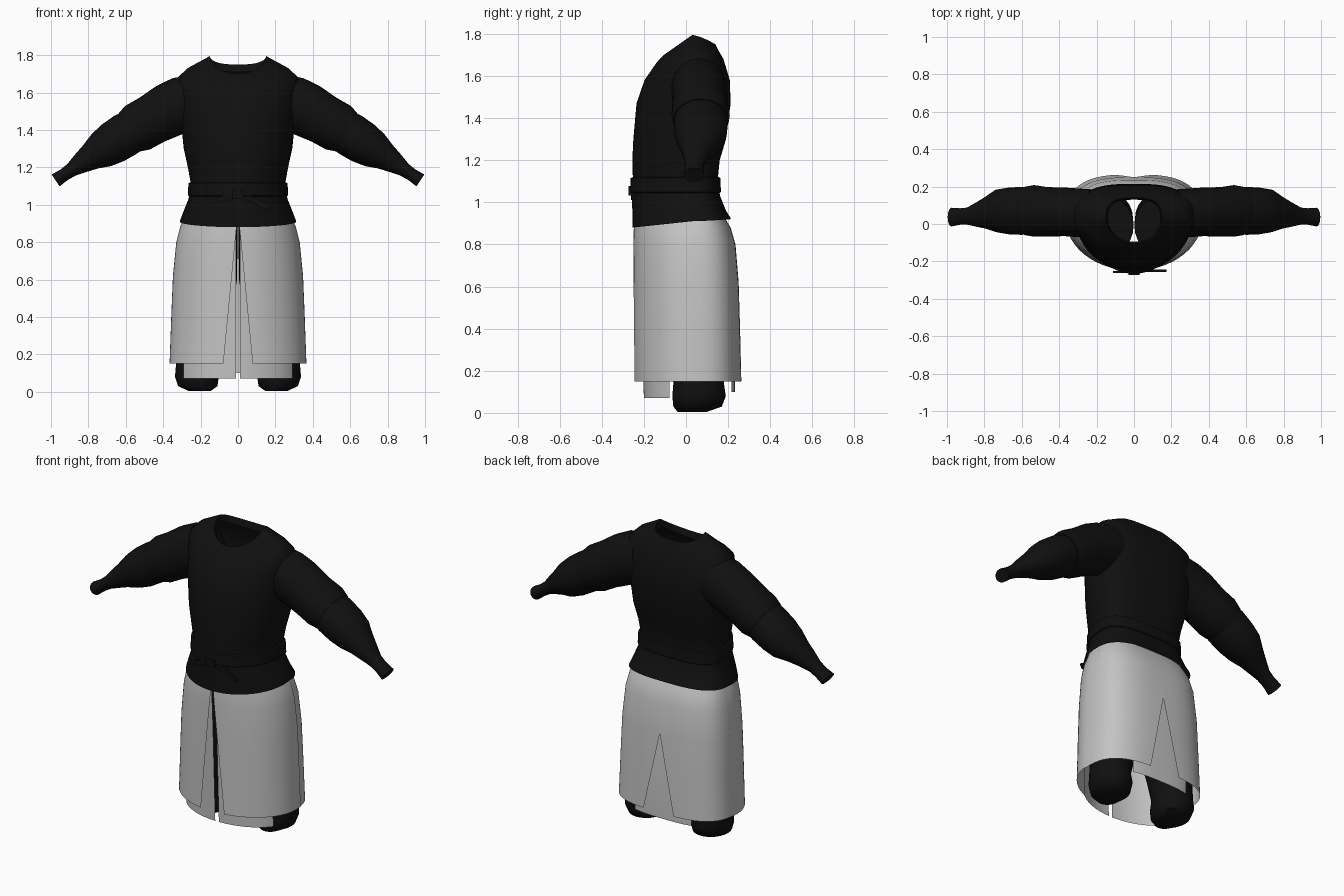
import bpy, bmesh
from math import sin, cos, pi, radians, asin
from mathutils import Vector

cube = bpy.data.objects.get("Cube")
if cube:
    bpy.data.objects.remove(cube)


def material(name, color):
    m = bpy.data.materials.new(name)
    m.diffuse_color = color
    m.use_nodes = True
    node = m.node_tree.nodes["Principled BSDF"]
    node.inputs["Base Color"].default_value = color
    node.inputs["Roughness"].default_value = 0.8
    return m


BLACK = material("black cloth", (0.005, 0.005, 0.005, 1))
GREY = material("light grey cloth", (0.55, 0.55, 0.55, 1))
BACK_POWER = 0.7
MID_Y = 0.03


def loft(name, rows, mat, closed=True, caps=()):
    """Skin a list of equally long point rows."""
    bm = bmesh.new()
    grid = [[bm.verts.new(p) for p in row] for row in rows]
    n = len(grid[0])
    for a, b in zip(grid, grid[1:]):
        for i in range(n if closed else n - 1):
            j = (i + 1) % n
            bm.faces.new((a[i], a[j], b[j], b[i]))
    for c in caps:
        bm.faces.new(grid[c])
    bmesh.ops.recalc_face_normals(bm, faces=bm.faces)
    me = bpy.data.meshes.new(name)
    bm.to_mesh(me)
    bm.free()
    ob = bpy.data.objects.new(name, me)
    bpy.context.collection.objects.link(ob)
    me.materials.append(mat)
    bpy.ops.object.select_all(action="DESELECT")
    ob.select_set(True)
    bpy.context.view_layer.objects.active = ob
    bpy.ops.object.shade_smooth_by_angle(angle=radians(50))
    return ob


def body_point(a, z, half, front, back):
    """Point at angle a (0 = front, pi = back): round front, squarer back."""
    s, c = sin(a), cos(a)
    if c >= 0:
        return Vector((half * s, MID_Y + (front - MID_Y) * c, z))
    x = half * abs(s) ** BACK_POWER * (1 if s > 0 else -1)
    return Vector((x, MID_Y + (back - MID_Y) * abs(c) ** BACK_POWER, z))


def body_ring(zf, zs, zb, half, front, back, n=48):
    ring = []
    for i in range(n):
        a = 2 * pi * i / n
        end = zf if cos(a) > 0 else zb
        ring.append(body_point(a, zs + (end - zs) * abs(cos(a)), half, front, back))
    return ring


# Tunic body: heights at front, side, back, then half width, front and back depth
tunic = [
    (.88, .91, .92, .312, -.254, .215),
    (.95, .96, .96, .293, -.254, .19),
    (1.03, 1.03, 1.03, .265, -.252, .162),
    (1.1, 1.1, 1.1, .25, -.252, .15),
    (1.2, 1.2, 1.2, .268, -.255, .16),
    (1.3, 1.3, 1.3, .29, -.25, .19),
    (1.47, 1.47, 1.47, .308, -.235, .212),
    (1.58, 1.6, 1.58, .318, -.197, .208),
    (1.66, 1.68, 1.68, .322, -.142, .178),
    (1.68, 1.73, 1.72, .27, -.125, .155),
    (1.7, 1.795, 1.75, .15, -.105, .14),
    (1.66, 1.75, 1.71, .14, -.095, .13),
]
loft("tunic_body", [body_ring(*r) for r in tunic], BLACK)

# Belt with a knot and hanging ends
belt = [(1.045, .262, .16), (1.05, .268, .166), (1.115, .265, .163), (1.12, .255, .155)]
loft("belt", [body_ring(z, z, z, h, -h + .002, b) for z, h, b in belt], BLACK)


def box(name, loc, size, turn=0):
    bpy.ops.mesh.primitive_cube_add(size=1, location=loc, rotation=(0, turn, 0))
    ob = bpy.context.object
    ob.name = name
    ob.scale = size
    ob.data.materials.append(BLACK)


box("belt_knot", (0, -.262, 1.055), (.06, .02, .045))
box("belt_end_left", (.09, -.25, 1.02), (.17, .012, .03), .45)
box("belt_end_right", (-.06, -.256, 1.04), (.1, .012, .03), -.3)


# Sleeves: stations of x, z, y, radius across, radius in depth
def sleeve(name, stations, s, n=24):
    pts = [Vector((x, 0, z)) for x, z, *_ in stations]
    rows = []
    for i, (x, z, y, r, ry) in enumerate(stations):
        d = (pts[min(i + 1, len(pts) - 1)] - pts[max(i - 1, 0)]).normalized()
        up = Vector((-d.z, 0, d.x))
        row = []
        for k in range(n):
            a = 2 * pi * k / n
            p = pts[i] + up * r * cos(a) + Vector((0, y + ry * sin(a), 0))
            row.append((p.x * s, p.y, p.z))
        rows.append(row)
    loft(name, rows, BLACK, caps=(0, -1))


upper = [
    (.22, 1.56, .06, .14, .125),
    (.3, 1.535, .06, .15, .13),
    (.37, 1.505, .065, .146, .13),
    (.46, 1.455, .065, .135, .132),
    (.535, 1.413, .07, .134, .138),
    (.58, 1.388, .07, .118, .13),
]
lower = [
    (.53, 1.415, .07, .11, .12),
    (.6, 1.375, .07, .118, .128),
    (.67, 1.33, .07, .114, .125),
    (.73, 1.292, .07, .1, .115),
    (.79, 1.255, .06, .073, .085),
    (.84, 1.222, .05, .056, .065),
    (.89, 1.187, .042, .038, .046),
    (.93, 1.16, .04, .034, .044),
    (.975, 1.13, .037, .038, .05),
]

# Trouser legs: z, x, y, radius in x, radius in y
leg = [
    (.93, .13, -.01, .128, .15),
    (.6, .137, .03, .132, .14),
    (.42, .165, .05, .13, .14),
    (.25, .205, .06, .12, .13),
    (.14, .222, .06, .11, .12),
    (.08, .22, .062, .117, .127),
    (.03, .215, .055, .105, .115),
    (.005, .205, .03, .06, .07),
]


def leg_ring(s, z, x, y, rx, ry, n=24):
    turn = [2 * pi * i / n for i in range(n)]
    return [(s * (x + rx * cos(a)), y + ry * sin(a), z) for a in turn]


# Skirt panels: z, half width, front and back depth
skirt = [
    (.95, .28, -.24, .17),
    (.88, .31, -.248, .212),
    (.8, .33, -.25, .235),
    (.62, .348, -.25, .25),
    (.4, .357, -.25, .257),
    (.15, .366, -.25, .265),
]
lining = [(.92, .28, -.235, .17), (.6, .325, -.22, .235), (.07, .33, -.2, .232)]


def panel(name, rows, s, span, n=20):
    """Open cloth sheet; span(z, half) gives its start and end angle."""
    out = []
    for z, half, front, back in rows:
        a0, a1 = span(z, half)
        row = [body_point(a0 + (a1 - a0) * i / n, z, half, front, back) for i in range(n + 1)]
        out.append([(s * p.x, p.y, p.z) for p in row])
    loft(name, out, GREY, closed=False)


def front_span(z, half):
    slit = .006 + .072 * min(1, max(0, (.9 - z) / .75))
    return asin(slit / half), radians(96)


def back_span(z, half):
    slit = .1 * max(0, (.62 - z) / .47)
    return radians(82), pi - asin((slit / half) ** (1 / BACK_POWER))


def lining_span(z, half):
    return asin(.012 / half), radians(62)


def back_lining_span(z, half):
    return radians(153), pi


for side, s in (("left", 1), ("right", -1)):
    sleeve("upper_sleeve_" + side, upper, s)
    sleeve("lower_sleeve_" + side, lower, s)
    loft("trouser_leg_" + side, [leg_ring(s, *r) for r in leg], BLACK, caps=(0, -1))
    panel("skirt_front_" + side, skirt, s, front_span)
    tucked = [(z, h - .005, f, b) for z, h, f, b in skirt]
    panel("skirt_back_" + side, tucked, s, back_span)
    panel("front_lining_" + side, lining, s, lining_span)
    raised = [(max(z, .1), h, f, b) for z, h, f, b in lining]
    panel("back_lining_" + side, raised, s, back_lining_span)
